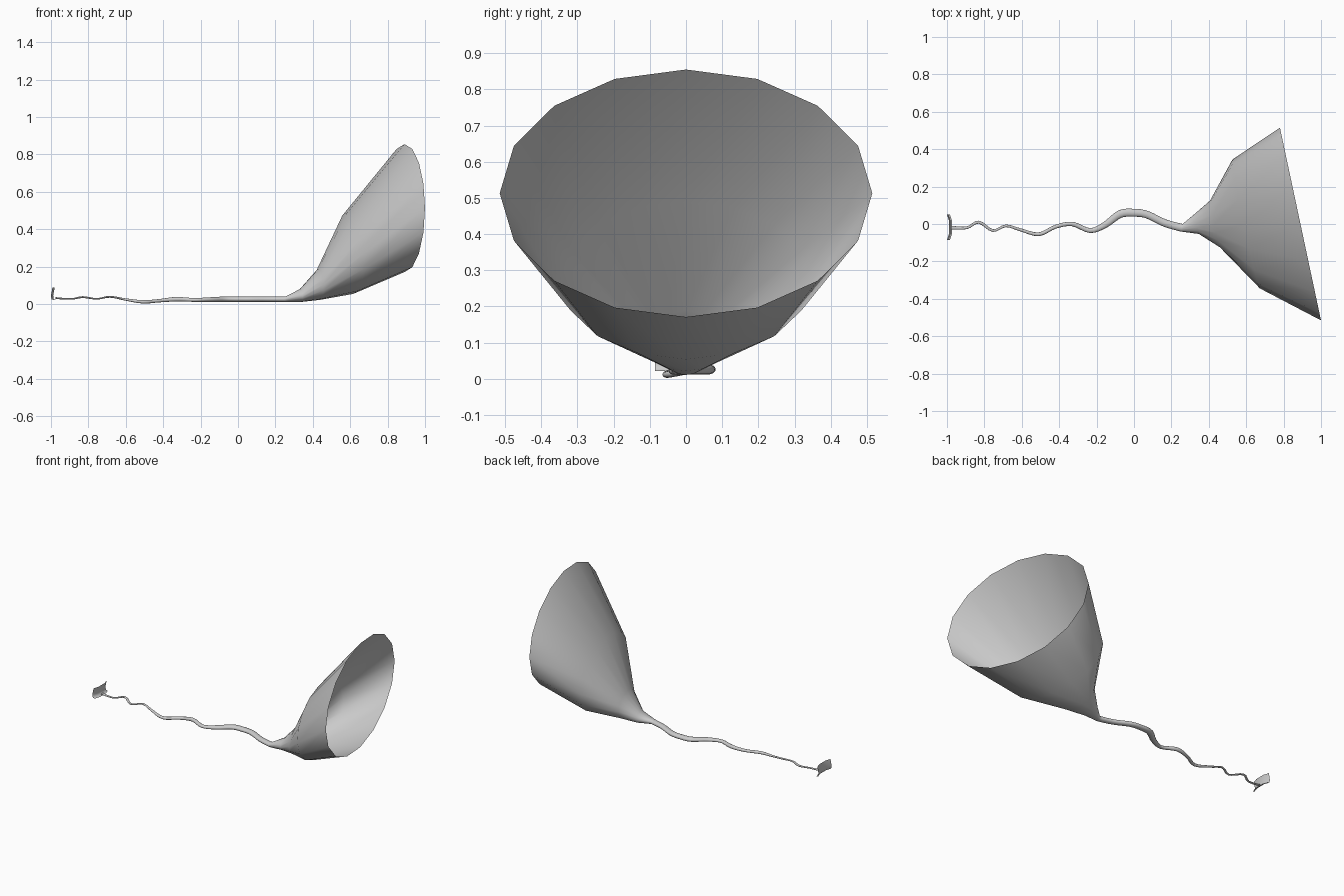
import bpy, bmesh, math
from mathutils import Vector

if "Cube" in bpy.data.objects:
    bpy.data.objects.remove(bpy.data.objects["Cube"])

SIDES = 16

# wavy tube stations: x, y, z, half width, half height
tube = [(-.975, -.02, .032, .010, .005), (-.893, -.02, .027, .007, .004),
        (-.83, .01, .037, .008, .005), (-.755, -.035, .028, .007, .004),
        (-.685, -.01, .039, .007, .005), (-.61, -.03, .026, .008, .006),
        (-.51, -.055, .012, .010, .009), (-.42, -.015, .018, .010, .009),
        (-.33, 0, .026, .012, .012), (-.235, -.035, .022, .013, .010),
        (-.155, -.005, .024, .017, .012), (-.075, .053, .026, .021, .014),
        (0, .060, .026, .021, .014), (.07, .05, .026, .020, .014),
        (.165, .005, .026, .020, .014), (.255, -.02, .026, .021, .015)]

# flaring bell stations: x, y, z, half width, half height, pitch
bell = [(.335, 0, .046, .053, .035, .05), (.433, 0, .105, .125, .083, .03),
        (.60, 0, .272, .345, .218, .07), (.89, 0, .513, .515, .342, 0)]


def catmull(a, b, c, d, t):
    return .5 * (2 * b + (c - a) * t + (2 * a - 5 * b + 4 * c - d) * t * t
                 + (3 * b - a - 3 * c + d) * t ** 3)


def resample(pts, steps):
    out, n = [], len(pts)
    for i in range(n - 1):
        quad = [pts[max(0, min(n - 1, i + k))] for k in (-1, 0, 1, 2)]
        for s in range(steps):
            out.append([catmull(*v, s / steps) for v in zip(*quad)])
    return out + [list(pts[-1])]


def finish(name, bm):
    bmesh.ops.recalc_face_normals(bm, faces=bm.faces)
    mesh = bpy.data.meshes.new(name)
    bm.to_mesh(mesh)
    bm.free()
    obj = bpy.data.objects.new(name, mesh)
    bpy.context.collection.objects.link(obj)
    for p in mesh.polygons:
        p.use_smooth = True
    return obj


def ring(bm, x, y, z, w, h, slope, pitch=0):
    # slope is the sideways heading of the path, dy/dx
    side = Vector((-slope, 1, 0))
    side *= w / (side.length if len(bm.verts) < tube_verts else 1)
    up = Vector((-pitch * h, 0, h))
    c = Vector((x, y, z))
    return [bm.verts.new(c + side * math.sin(a) + up * math.cos(a))
            for a in (2 * math.pi * i / SIDES for i in range(SIDES))]


# horn: long wavy tube opening into an angled bell
bm = bmesh.new()
path = resample(tube, 4)
tube_verts = len(path) * SIDES
rings = []
for i, p in enumerate(path):
    a, b = path[max(0, i - 1)], path[min(len(path) - 1, i + 1)]
    rings.append(ring(bm, *p, (b[1] - a[1]) / (b[0] - a[0])))
for x, y, z, w, h, pitch in bell:
    rings.append(ring(bm, x, y, z, w, h, .213, pitch))
for r, s in zip(rings, rings[1:]):
    for i in range(SIDES):
        j = (i + 1) % SIDES
        bm.faces.new((r[i], r[j], s[j], s[i]))
finish("horn", bm)

# mouthpiece: small bent sheet across the narrow end
bm = bmesh.new()
profile = [(-.972, .022), (-.985, .026), (-.988, .045), (-.980, .088)]
rows = [[bm.verts.new((x - (.012 if abs(y + .018) > .06 else 0), y, z))
         for y in (-.086, -.05, -.018, .014, .05)] for x, z in profile]
for r, s in zip(rows, rows[1:]):
    for i in range(4):
        bm.faces.new((r[i], r[i + 1], s[i + 1], s[i]))
finish("mouthpiece", bm)
